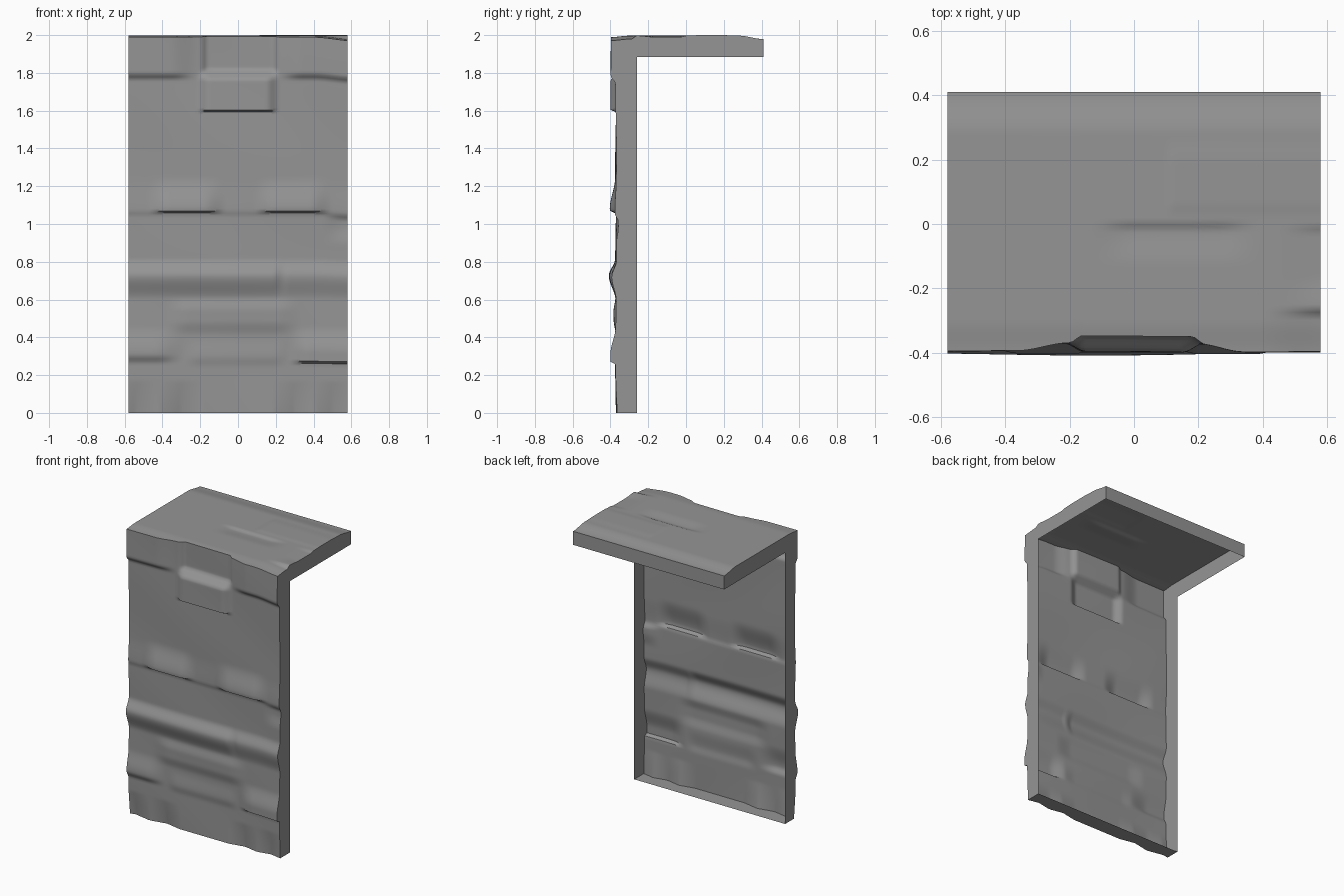
import bpy, bmesh, math

if "Cube" in bpy.data.objects:
    bpy.data.objects.remove(bpy.data.objects["Cube"])

HALF_W, BACK, INNER_Y, INNER_Z = 0.58, 0.41, -0.26, 1.885
NX, NZ, NY = 92, 160, 66

# Stones on the wall: x0, x1, z0, z1, relief, side softness, bottom softness, top softness
WALL_STONES = [
    (-.80, -.20, 1.77, 2.20, .024, .16, .04, .05),
    (.20, .80, 1.77, 2.20, .024, .14, .04, .05),
    (-.20, .22, 1.80, 2.20, -.022, .04, .03, .05),
    (-.22, .22, 1.60, 1.81, .029, .07, .012, .04),
    (-.48, -.06, 1.065, 1.26, .026, .12, .012, .18),
    (.08, .50, 1.065, 1.26, .026, .12, .012, .18),
    (-.80, .80, 1.045, 1.24, .006, .10, .03, .16),
    (-.80, .26, .60, .82, .034, .07, .13, .09),
    (.20, .80, .60, .82, .026, .07, .13, .09),
    (-.40, .34, .41, .62, .012, .14, .08, .08),
    (-.80, -.28, .26, .46, .020, .16, .05, .14),
    (.26, .80, .26, .46, .026, .12, .015, .14),
    (-.30, .28, .24, .40, .007, .10, .06, .10),
    (.44, .80, .90, 1.06, -.012, .12, .10, .03),
]
# Shallow stones on the top: x0, x1, y0, y1, relief, side, front, back softness
TOP_STONES = [
    (-.14, .40, -.13, .01, -.009, .14, .11, .03),
    (.40, .90, -.60, -.26, -.020, .22, .05, .03),
    (.44, .90, -.26, .00, -.008, .16, .10, .03),
    (.10, .80, .02, .27, .003, .02, .05, .08),
]


def smooth(t):
    t = max(0.0, min(1.0, t))
    return t * t * (3 - 2 * t)


def relief(stones, u, v):
    total = 0
    for u0, u1, v0, v1, h, su, s0, s1 in stones:
        total += (h * smooth((u - u0) / su) * smooth((u1 - u) / su)
                  * smooth((v - v0) / s0) * smooth((v1 - v) / s1))
    return total


def wall_y(x, z):
    wave = .004 * math.sin(5 * x + 3 * z) * math.sin(6 * z)
    # Chipped hollows along the foot
    chips = sum(.022 * max(0, 1 - abs(x - c) / .11) * max(0, 1 - z / .17)
                for c in (-.54, -.30, .30, .50))
    return -.371 - relief(WALL_STONES, x, z) + wave + chips


def top_z(x, y):
    slope = .018 * smooth((y - .28) / .13) + .008 * smooth((-.30 - y) / .1)
    return 1.997 - slope + relief(TOP_STONES, x, y)


bm = bmesh.new()
rows = []
xs = [-HALF_W + 2 * HALF_W * i / NX for i in range(NX + 1)]

# Wall face, bottom to top edge, then the top face, front to back
for j in range(NZ + 1):
    row = []
    for x in xs:
        z = 2 * j / NZ
        y = wall_y(x, z)
        row.append(bm.verts.new((x, y, z * top_z(x, y) / 2)))
    rows.append(row)
front_edge = [wall_y(x, 2) for x in xs]
for j in range(1, NY + 1):
    row = []
    for x, y0 in zip(xs, front_edge):
        y = y0 + (BACK - y0) * j / NY
        row.append(bm.verts.new((x, y, top_z(x, y))))
    rows.append(row)


def bridge(a, b):
    for i in range(len(a) - 1):
        bm.faces.new((a[i], a[i + 1], b[i + 1], b[i]))


for a, b in zip(rows, rows[1:]):
    bridge(a, b)

# Open-backed shell: side returns follow an L-shaped inner edge
for side in (0, -1):
    outer = [r[side] for r in rows]
    inner = []
    for k, v in enumerate(outer):
        if k <= NZ:
            co = (v.co.x, INNER_Y, min(v.co.z, INNER_Z))
        else:
            co = (v.co.x, max(v.co.y, INNER_Y), INNER_Z)
        inner.append(bm.verts.new(co))
    bridge(outer, inner)

# Returns along the foot and the rear edge
foot = [bm.verts.new((x, INNER_Y, 0)) for x in xs]
rear = [bm.verts.new((x, BACK, INNER_Z)) for x in xs]
bridge(foot, rows[0])
bridge(rows[-1], rear)

bmesh.ops.remove_doubles(bm, verts=bm.verts[:], dist=1e-5)
bmesh.ops.recalc_face_normals(bm, faces=bm.faces[:])
mesh = bpy.data.meshes.new("stone_ledge")
bm.to_mesh(mesh)
bm.free()
if mesh.polygons[0].normal.y > 0:
    mesh.flip_normals()
ledge = bpy.data.objects.new("stone_ledge", mesh)
bpy.context.collection.objects.link(ledge)

# Dark grey stone
stone = bpy.data.materials.new("dark_stone")
stone.diffuse_color = (0.3, 0.3, 0.3, 1)
stone.use_nodes = True
stone.node_tree.nodes["Principled BSDF"].inputs["Base Color"].default_value = stone.diffuse_color
mesh.materials.append(stone)

bpy.context.view_layer.objects.active = ledge
ledge.select_set(True)
bpy.ops.object.shade_smooth_by_angle(angle=math.radians(45))
